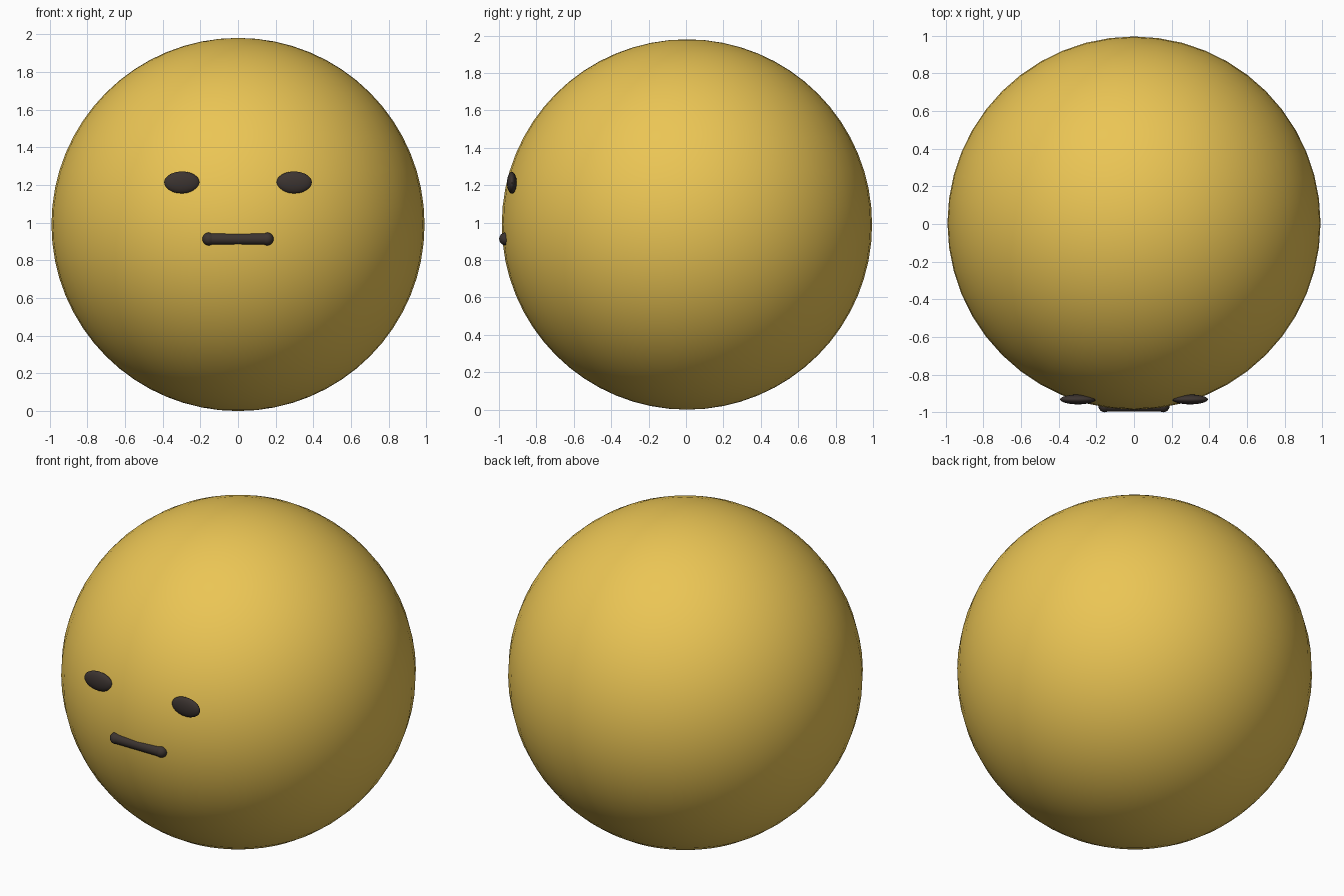
import bpy
from math import pi

if "Cube" in bpy.data.objects:
    bpy.data.objects.remove(bpy.data.objects["Cube"])


def material(name, color):
    m = bpy.data.materials.new(name)
    m.diffuse_color = (*color, 1)
    m.use_nodes = True
    m.node_tree.nodes["Principled BSDF"].inputs["Base Color"].default_value = m.diffuse_color
    return m


YELLOW = material("yellow", (0.83, 0.56, 0.09))
DARK = material("dark", (0.045, 0.034, 0.03))


def finish(name, mat):
    ob = bpy.context.object
    ob.name = name
    ob.data.materials.append(mat)
    bpy.ops.object.shade_smooth_by_angle(angle=pi / 5)
    return ob


def ball(name, loc, radii, mat, segments=32, rings=16):
    bpy.ops.mesh.primitive_uv_sphere_add(segments=segments, ring_count=rings, radius=1, location=loc)
    bpy.context.object.scale = radii
    bpy.ops.object.transform_apply(location=False, rotation=False, scale=True)
    return finish(name, mat)


# Round head
ball("head", (0, 0.005, 0.99), (0.99, 0.99, 0.99), YELLOW, 48, 32)

# Flattened oval eyes
for side, x in (("left", 0.298), ("right", -0.298)):
    ball(side + "_eye", (x, -0.931, 1.213), (0.094, 0.026, 0.058), DARK)

# Straight mouth: a rod with rounded ends
MOUTH_Y, MOUTH_Z, HALF = -0.965, 0.913, 0.155
bpy.ops.mesh.primitive_cylinder_add(vertices=24, radius=0.031, depth=2 * HALF,
                                    location=(0, MOUTH_Y, MOUTH_Z), rotation=(0, pi / 2, 0))
finish("mouth", DARK)
for side, x in (("left", HALF), ("right", -HALF)):
    ball(side + "_mouth_end", (x, MOUTH_Y, MOUTH_Z), (0.034, 0.034, 0.034), DARK, 24, 12)
